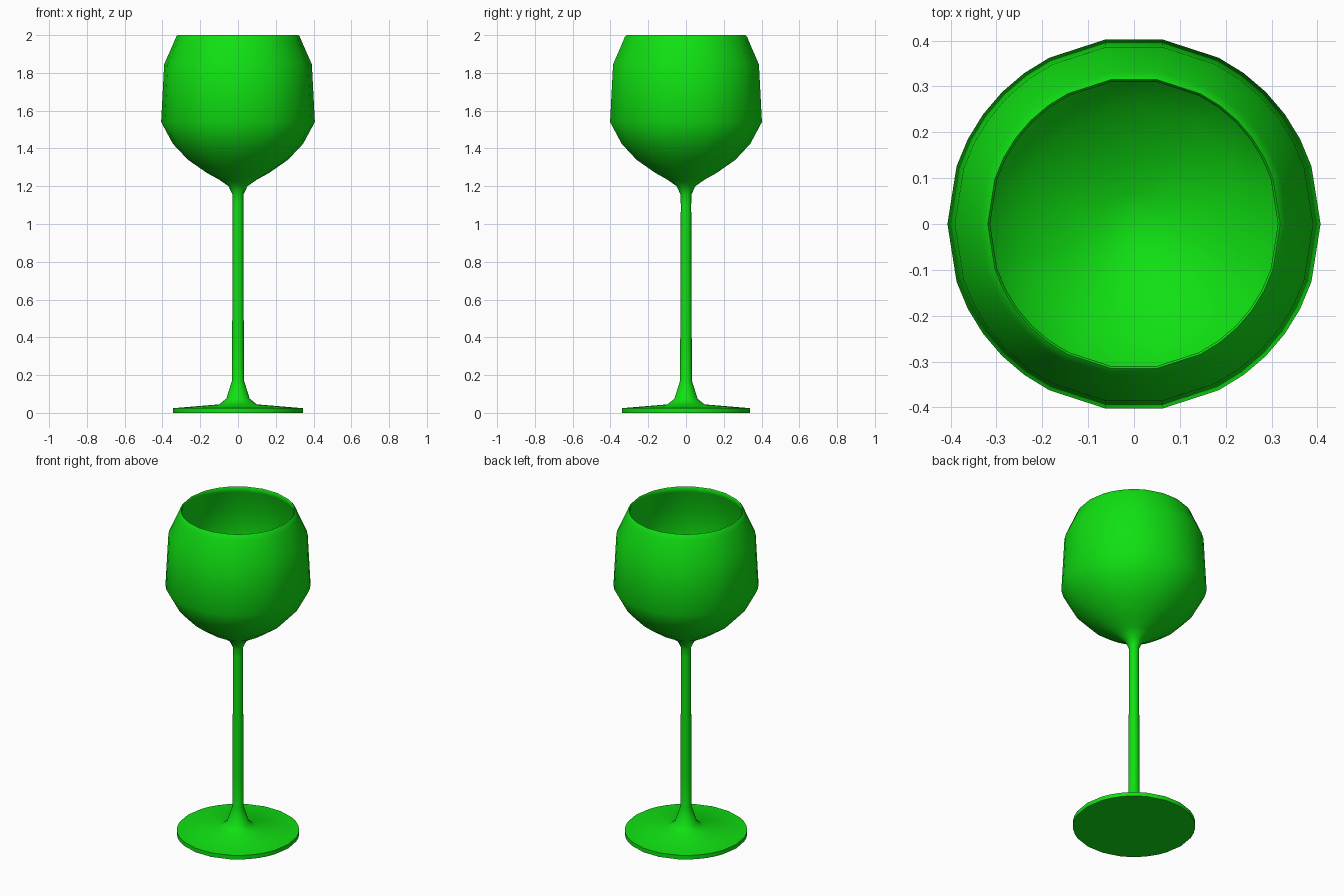
import bpy
import bmesh
import math

cube = bpy.data.objects.get("Cube")
if cube:
    bpy.data.objects.remove(cube, do_unlink=True)

# Single green material
GREEN = (0.005, 0.75, 0.006, 1.0)
green = bpy.data.materials.new("green")
green.use_nodes = True
green.diffuse_color = GREEN
bsdf = next(n for n in green.node_tree.nodes if n.type == "BSDF_PRINCIPLED")
bsdf.inputs["Base Color"].default_value = GREEN
bsdf.inputs["Roughness"].default_value = 0.5

# Uneven side spacing of one quadrant, mirrored to a full turn
quadrant = [18, 27, 36, 45, 54, 63, 81]
half = [0] + quadrant + [180 - a for a in reversed(quadrant)]
angles = [math.radians(a) for a in half + [a + 180 for a in half]]

# Profile sections as (radius, height)
foot = [(0.343, 0.0), (0.343, 0.025), (0.1, 0.045), (0.062, 0.075)]
stem = [(0.032, 0.17), (0.031, 0.35), (0.028, 1.1), (0.029, 1.155)]
bowl_outside = [(0.05, 1.2), (0.10, 1.235), (0.164, 1.27), (0.265, 1.34),
                (0.345, 1.425), (0.407, 1.54), (0.391, 1.845),
                (0.336, 1.97), (0.327, 1.992), (0.319, 2.0)]
bowl_inside = [(0.314, 1.994), (0.32, 1.965), (0.373, 1.84), (0.388, 1.545),
               (0.33, 1.438), (0.255, 1.358), (0.155, 1.29), (0.07, 1.25)]
BOWL_BOTTOM = 1.235


def lathe(name, profile, end_height):
    """Turn a profile, capping its start flat and its end at the axis."""
    bm = bmesh.new()
    rings = [[bm.verts.new((r * math.cos(a), r * math.sin(a), z)) for a in angles]
             for r, z in profile]
    n = len(angles)
    for low, high in zip(rings, rings[1:]):
        for i in range(n):
            j = (i + 1) % n
            bm.faces.new((low[i], low[j], high[j], high[i]))
    bm.faces.new(list(reversed(rings[0])))
    tip = bm.verts.new((0, 0, end_height))
    for i in range(n):
        bm.faces.new((rings[-1][i], rings[-1][(i + 1) % n], tip))
    bmesh.ops.recalc_face_normals(bm, faces=bm.faces)
    mesh = bpy.data.meshes.new(name)
    bm.to_mesh(mesh)
    bm.free()
    mesh.materials.append(green)
    obj = bpy.data.objects.new(name, mesh)
    bpy.context.collection.objects.link(obj)
    return obj


# Foot, stem and hollow bowl turned as one continuous piece
glass = lathe("stemmed_glass", foot + stem + bowl_outside + bowl_inside, BOWL_BOTTOM)
bpy.ops.object.select_all(action="DESELECT")
glass.select_set(True)
bpy.context.view_layer.objects.active = glass
bpy.ops.object.shade_smooth_by_angle(angle=math.radians(55))
